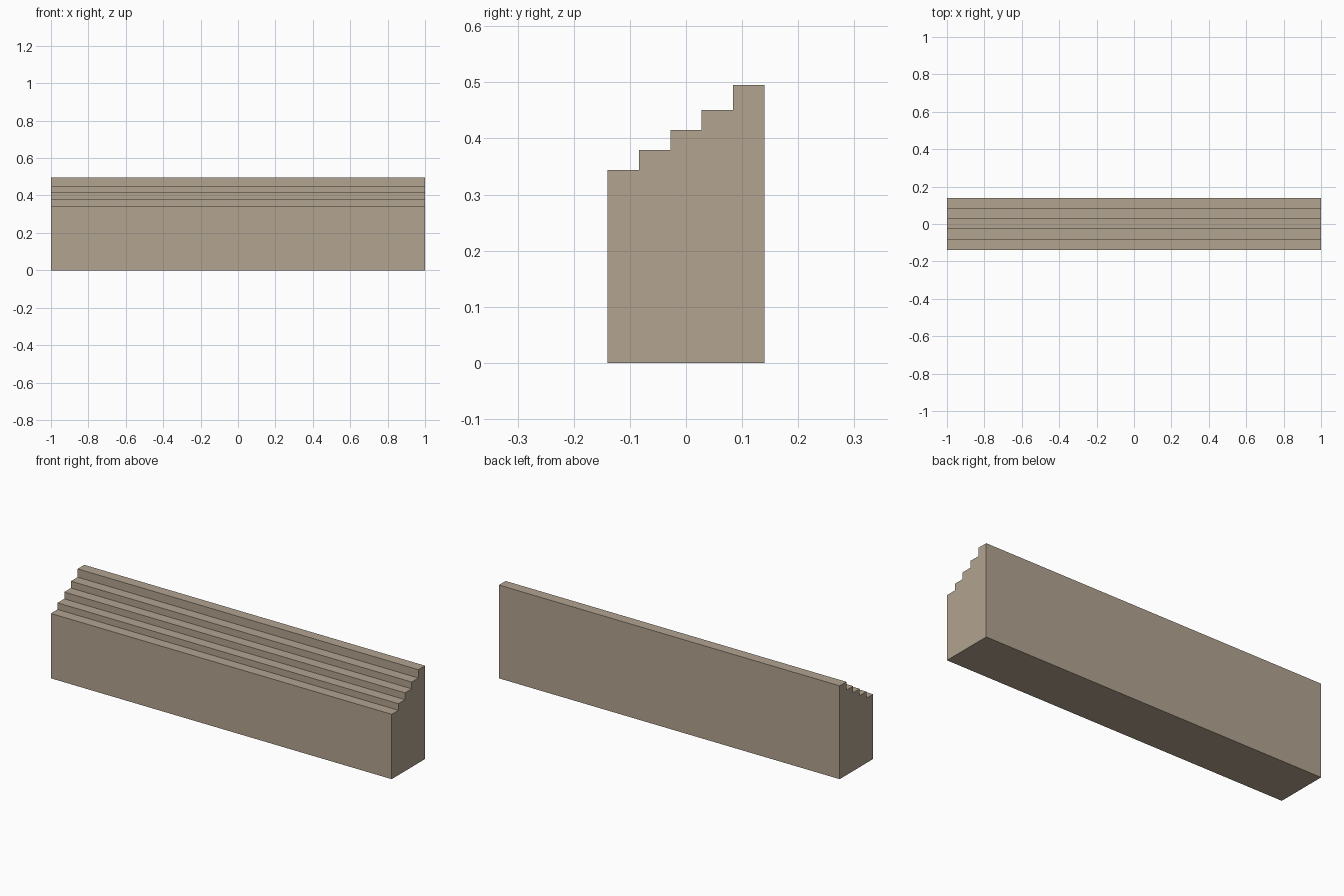
import bpy, bmesh

if "Cube" in bpy.data.objects:
    bpy.data.objects.remove(bpy.data.objects["Cube"])

# Stepped block: side profile extruded along x
step_tops = [0.344, 0.379, 0.415, 0.451, 0.495]
half_len, half_depth = 1.0, 0.14
tread = 2 * half_depth / len(step_tops)

# Side profile (y, z), front to back
profile = [(-half_depth, 0.0)]
for i, z in enumerate(step_tops):
    y = -half_depth + i * tread
    profile += [(y, z), (y + tread, z)]
profile.append((half_depth, 0.0))

bm = bmesh.new()
end = bm.faces.new([bm.verts.new((-half_len, y, z)) for y, z in profile])
out = bmesh.ops.extrude_face_region(bm, geom=[end], use_keep_orig=True)
moved = [g for g in out["geom"] if isinstance(g, bmesh.types.BMVert)]
bmesh.ops.translate(bm, verts=moved, vec=(2 * half_len, 0, 0))
bmesh.ops.recalc_face_normals(bm, faces=bm.faces)

mesh = bpy.data.meshes.new("stepped_block")
bm.to_mesh(mesh)
bm.free()

# Single stone colour
stone = bpy.data.materials.new("tan stone")
stone.diffuse_color = (0.445, 0.371, 0.279, 1.0)
stone.use_nodes = True
stone.node_tree.nodes["Principled BSDF"].inputs["Base Color"].default_value = stone.diffuse_color
mesh.materials.append(stone)

block = bpy.data.objects.new("stepped_block", mesh)
bpy.context.collection.objects.link(block)
